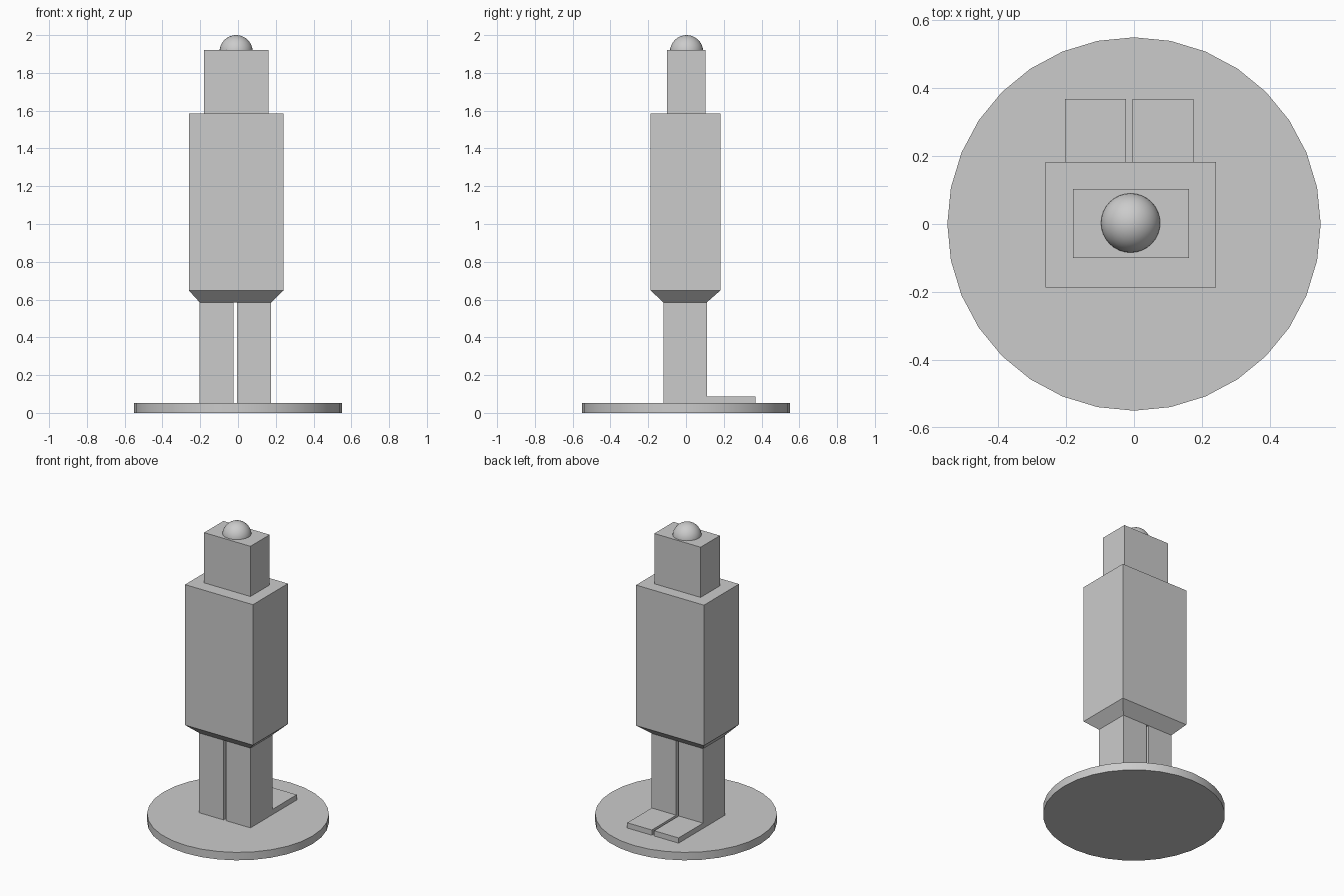
import bpy
import bmesh
import math

cube = bpy.data.objects.get("Cube")
if cube:
    bpy.data.objects.remove(cube, do_unlink=True)

grey = bpy.data.materials.new("plain grey")
grey.use_nodes = True
colour = (0.6, 0.6, 0.6, 1)
grey.diffuse_color = colour
grey.node_tree.nodes["Principled BSDF"].inputs["Base Color"].default_value = colour


def finish(name, bm):
    """Turn a bmesh into a named grey object."""
    bmesh.ops.recalc_face_normals(bm, faces=bm.faces)
    mesh = bpy.data.meshes.new(name)
    bm.to_mesh(mesh)
    bm.free()
    mesh.materials.append(grey)
    obj = bpy.data.objects.new(name, mesh)
    bpy.context.collection.objects.link(obj)
    return obj


def rings(name, sections):
    """Loft a closed block through rectangular sections (x0, x1, y0, y1, z)."""
    bm = bmesh.new()
    loops = []
    for x0, x1, y0, y1, z in sections:
        corners = ((x0, y0), (x1, y0), (x1, y1), (x0, y1))
        loops.append([bm.verts.new((x, y, z)) for x, y in corners])
    for low, high in zip(loops, loops[1:]):
        for i in range(4):
            j = (i + 1) % 4
            bm.faces.new((low[i], low[j], high[j], high[i]))
    bm.faces.new(loops[0][::-1])
    bm.faces.new(loops[-1])
    return finish(name, bm)


def extrude_x(name, profile, x0, x1):
    """Extrude a side profile of (y, z) points across x."""
    bm = bmesh.new()
    face = bm.faces.new([bm.verts.new((x0, y, z)) for y, z in profile])
    out = bmesh.ops.extrude_face_region(bm, geom=[face])
    verts = [v for v in out["geom"] if isinstance(v, bmesh.types.BMVert)]
    bmesh.ops.translate(bm, verts=verts, vec=(x1 - x0, 0, 0))
    return finish(name, bm)


def smooth(obj):
    bpy.ops.object.select_all(action="DESELECT")
    obj.select_set(True)
    bpy.context.view_layer.objects.active = obj
    bpy.ops.object.shade_smooth_by_angle(angle=math.radians(30))


# Round stand
bpy.ops.mesh.primitive_cylinder_add(vertices=32, radius=0.55, depth=0.053,
                                    location=(0, 0, 0.0265))
stand = bpy.context.object
stand.name = "round_stand"
stand.data.materials.append(grey)
smooth(stand)

# Legs, each with a flat foot reaching back
leg_profile = [(-0.12, 0.05), (0.368, 0.05), (0.368, 0.088),
               (0.11, 0.088), (0.11, 0.585), (-0.12, 0.585)]
extrude_x("right_leg", leg_profile, -0.203, -0.023)
extrude_x("left_leg", leg_profile, -0.005, 0.176)

# Body with its tapered underside
rings("body", [(-0.203, 0.176, -0.12, 0.11, 0.585),
               (-0.26, 0.241, -0.187, 0.182, 0.648),
               (-0.26, 0.241, -0.187, 0.182, 1.585)])

# Head block
head = (-0.18, 0.162, -0.1, 0.103)
rings("head", [(*head, 1.585), (*head, 1.92)])

# Dome on the head
bpy.ops.mesh.primitive_uv_sphere_add(segments=32, ring_count=16, radius=0.088,
                                     location=(-0.01, 0.003, 1.912))
dome = bpy.context.object
dome.name = "top_dome"
dome.data.materials.append(grey)
smooth(dome)
